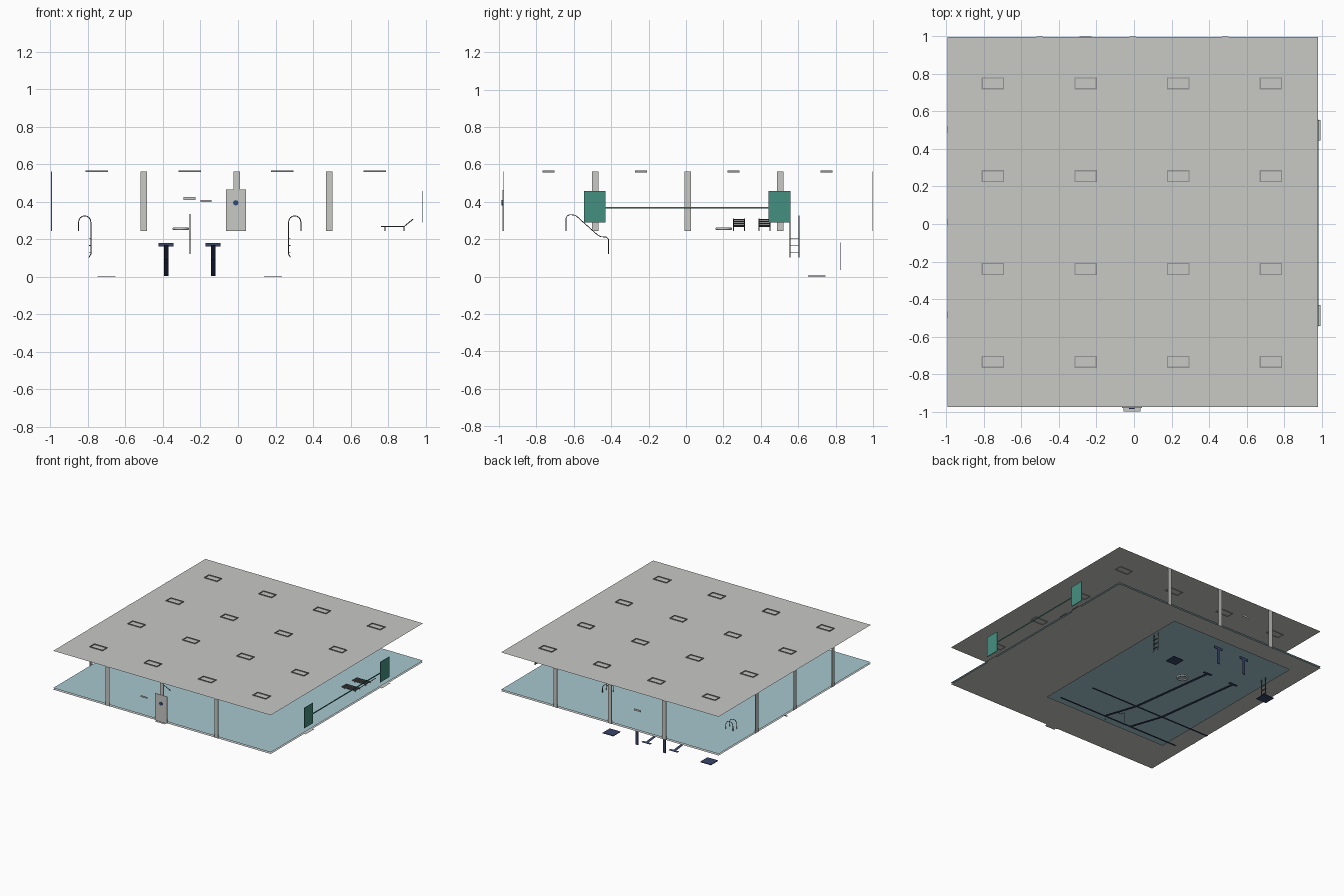
import bpy, bmesh, math
from mathutils import Vector

cube = bpy.data.objects.get("Cube")
if cube:
    bpy.data.objects.remove(cube)


def material(name, r, g, b):
    m = bpy.data.materials.new(name)
    m.use_nodes = True
    m.diffuse_color = (r, g, b, 1)
    m.node_tree.nodes["Principled BSDF"].inputs["Base Color"].default_value = (r, g, b, 1)
    return m


GREY = material("pale_grey", .58, .58, .56)
WATER = material("water_blue", .38, .58, .63)
GREEN = material("sea_green", .06, .28, .22)
NAVY = material("navy", .04, .06, .14)
METAL = material("dark_steel", .13, .13, .13)
FRAME = material("mid_grey", .3, .3, .3)
BLUE = material("handle_blue", .03, .07, .2)

FLOOR, ROOF, SURFACE = .243, .561, .256
X0, X1, Y0, Y1 = -.995, .98, -.975, .998      # hall outline
PX0, PX1, PY0, PY1 = -.83, .3, -.655, .83     # pool outline
MID = (X0 + X1) / 2


def finish(name, bm, mat):
    me = bpy.data.meshes.new(name)
    bm.to_mesh(me)
    bm.free()
    me.materials.append(mat)
    ob = bpy.data.objects.new(name, me)
    bpy.context.collection.objects.link(ob)
    return ob


def face_object(name, faces, mat):
    bm = bmesh.new()
    for f in faces:
        bm.faces.new([bm.verts.new(p) for p in f])
    bmesh.ops.remove_doubles(bm, verts=bm.verts, dist=.0001)
    return finish(name, bm, mat)


def box(name, xs, ys, zs, mat):
    bm = bmesh.new()
    bmesh.ops.create_cube(bm, size=1)
    for v in bm.verts:
        v.co = [(a + b) / 2 + c * (b - a) for c, (a, b) in zip(v.co, (xs, ys, zs))]
    return finish(name, bm, mat)


def sheet(name, xs, ys, z, mat):
    (a, b), (c, d) = xs, ys
    return face_object(name, [[(a, c, z), (b, c, z), (b, d, z), (a, d, z)]], mat)


def tube(name, points, radius, mat, cyclic=False):
    cu = bpy.data.curves.new(name, "CURVE")
    cu.dimensions = "3D"
    cu.bevel_depth = radius
    cu.bevel_resolution = 1
    cu.use_fill_caps = True
    sp = cu.splines.new("POLY")
    sp.points.add(len(points) - 1)
    for p, co in zip(sp.points, points):
        p.co = (*co, 1)
    sp.use_cyclic_u = cyclic
    ob = bpy.data.objects.new(name, cu)
    bpy.context.collection.objects.link(ob)
    cu.materials.append(mat)
    return ob


def arc(cx, cz, r, start, end, n=8):
    return [(cx + r * math.cos(a), cz + r * math.sin(a))
            for a in (start + (end - start) * i / n for i in range(n + 1))]


# Ceiling, water sheet and deck with the pool opening
sheet("ceiling", (X0, X1), (Y0, Y1), ROOF, GREY)
sheet("water_surface", (X0, X1), (Y0, Y1), SURFACE, WATER)
outer = [(X0, Y0), (X1, Y0), (X1, Y1), (X0, Y1)]
inner = [(PX0, PY0), (PX1, PY0), (PX1, PY1), (PX0, PY1)]
face_object("pool_deck", [[(*p, FLOOR) for p in
            (outer[i], outer[(i + 1) % 4], inner[(i + 1) % 4], inner[i])]
            for i in range(4)], GREY)

# Flat wall columns on the front, back and right sides
half, thin = .0175, .002
for i in range(3):
    x, y = MID + (i - 1) * .494, .01 + (i - 1) * .494
    box("front_column", (x - half, x + half), (Y0 - thin, Y0 + thin), (FLOOR, ROOF), GREY)
    box("back_column", (x - half, x + half), (Y1 - thin, Y1 + thin), (FLOOR, ROOF), GREY)
    box("side_column", (X0 - thin, X0 + thin), (y - half, y + half), (FLOOR, ROOF), GREY)

# Ceiling light frames
for i in range(4):
    for j in range(4):
        cx, cy = -.752 + i * .494, -.735 + j * .495
        bars = [((cx - .06, cx + .06), (cy + s * .029 - .003, cy + s * .029 + .003)) for s in (-1, 1)]
        bars += [((cx + s * .057 - .003, cx + s * .057 + .003), (cy - .029, cy + .029)) for s in (-1, 1)]
        for xs, ys in bars:
            box("light_frame", xs, ys, (.557, .567), FRAME)

# Entrance door, its handle, threshold mats and wall plates
box("door", (-.065, .042), (Y0 - .006, Y0 - .002), (FLOOR, .464), GREY)
bm = bmesh.new()
bmesh.ops.create_cone(bm, cap_ends=True, segments=16, radius1=.014, radius2=.014, depth=.006)
handle = finish("door_handle", bm, BLUE)
handle.rotation_euler.x = math.pi / 2
handle.location = (-.012, Y0 - .008, .394)
sheet("front_mat", (-.055, .035), (-1, Y0), FLOOR, GREY)
box("front_sign", (-.2, -.142), (Y0 - .002, Y0 + .002), (.397, .409), GREY)
box("back_sign", (-.29, -.227), (Y1 - .002, Y1 + .002), (.41, .424), GREY)

# Green side panels joined by a rail
for y in (-.488, .5):
    box("side_panel", (X1, X1 + .004), (y - .058, y + .058), (.29, .457), GREEN)
    sheet("side_mat", (X1, X1 + .015), (y - .055, y + .055), FLOOR, GREY)
box("panel_rail", (X1, X1 + .004), (-.43, .442), (.363, .371), GREEN)

# Lane markings on the end wall and the sloping pool floor
profile = [(.7, .005), (-.13, .09), (-.5, .17)]
for x in (-.383, -.133):
    box("wall_mark_stem", (x - .012, x + .012), (PY1 - .004, PY1), (.036, .16), NAVY)
    box("wall_mark_bar", (x - .04, x + .04), (PY1 - .004, PY1), (.16, .181), NAVY)
    face_object("lane_line", [[(x - .012, a, c), (x + .012, a, c), (x + .012, b, d), (x - .012, b, d)]
                              for (a, c), (b, d) in zip(profile, profile[1:])], NAVY)
    sheet("lane_end_bar", (x - .04, x + .04), (.69, .715), .005, NAVY)
for y, z in profile[1:]:
    sheet("cross_line", (PX0, PX1), (y - .008, y + .008), z, NAVY)

# Floor drains
for x in (-.7, .187):
    box("drain", (x - .048, x + .048), (.652, .745), (0, .005), NAVY)

# Pool ladders on both long sides
for side, edge in ((-1, -.785), (1, .27)):
    cx = edge + side * .0325
    start, end = (math.pi, 0) if side < 0 else (0, math.pi)
    rail = [(cx + side * .0325, FLOOR)] + arc(cx, .292, .0325, start, end)
    rail += [(edge, .12), (edge + side * .01, .103)]
    for y in (.556, .604):
        tube("ladder_rail", [(x, y, z) for x, z in rail], .0025, METAL)
    for z in (.13, .167, .205):
        box("ladder_rung", (edge - .004 + side * .006, edge + .004 + side * .006),
            (.556, .604), (z - .002, z + .002), METAL)

# Stair handrail at the shallow end
rail = [(-.642, FLOOR)] + arc(-.617, .306, .025, math.pi, math.pi / 2, 5)
rail += [(-.59, .327), (-.47, .22), (-.455, .213), (-.425, .211), (-.415, .2), (-.415, .12)]
tube("stair_handrail", [(-.256, y, z) for y, z in rail], .0025, METAL)

# Floating swim ring
ring = [(-.305 + .037 * math.cos(a), .202 + .037 * math.sin(a), .256)
        for a in (math.tau * i / 24 for i in range(24))]
tube("swim_ring", ring, .008, GREY, True)

# Sun loungers: slatted bed, raised back and legs
for y in (.283, .42):
    w = .029
    for s in (-1, 1):
        tube("lounger_side", [(.765, y + s * w, .267), (.885, y + s * w, .267),
                              (.935, y + s * w, .308)], .003, METAL)
        for x in (.785, .885):
            tube("lounger_leg", [(x, y + s * w, FLOOR), (x, y + s * w, .267)], .0025, METAL)
    for i in range(8):
        x = .768 + i * .0155
        box("bed_slat", (x - .005, x + .005), (y - w, y + w), (.265, .27), METAL)
    a, b = Vector((.885, 0, .267)), Vector((.935, 0, .308))
    for i in range(4):
        p, q = a.lerp(b, i / 4 + .03), a.lerp(b, i / 4 + .22)
        face_object("back_slat", [[(p.x, y - w, p.z), (p.x, y + w, p.z),
                                   (q.x, y + w, q.z), (q.x, y - w, q.z)]], METAL)
